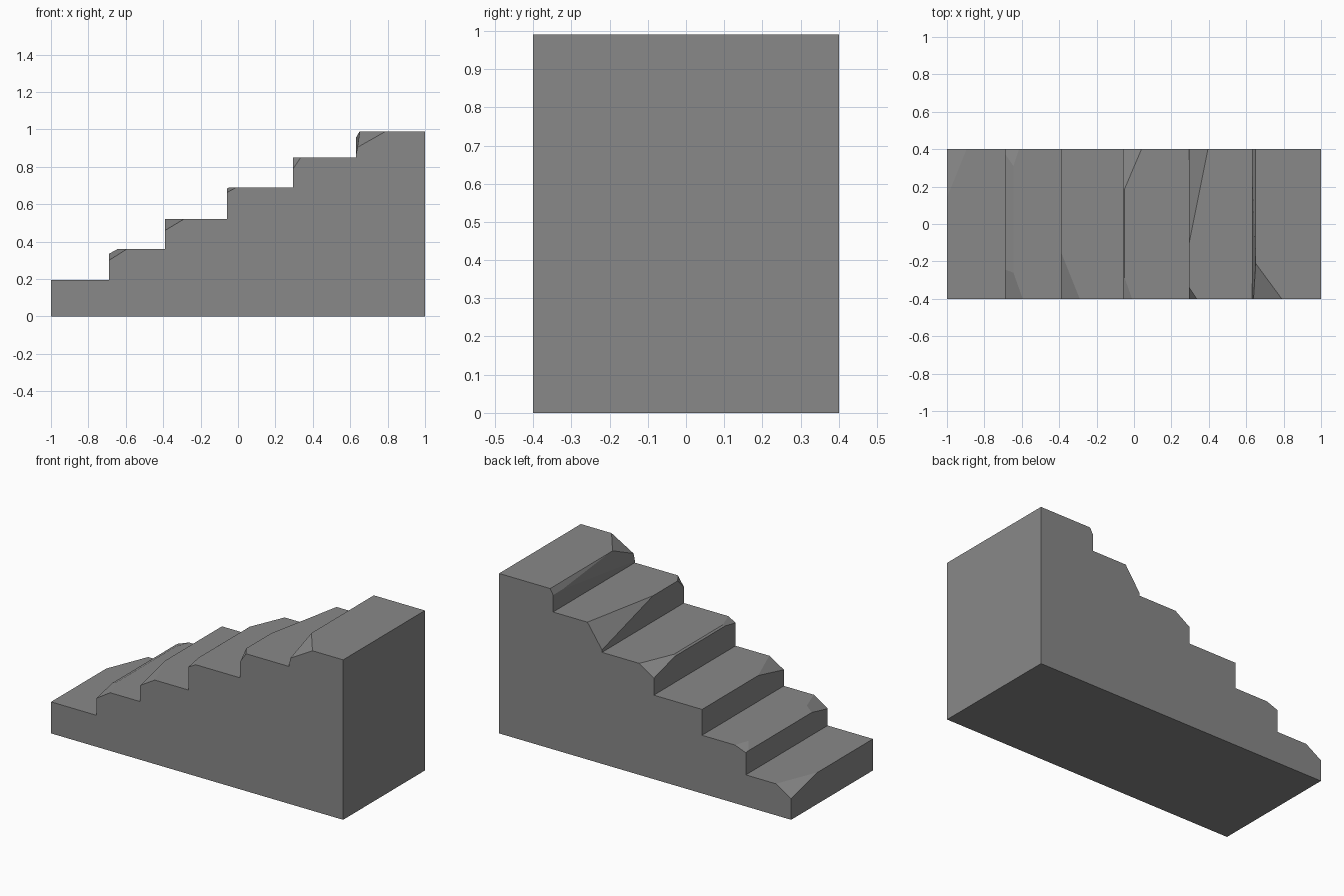
import bpy, bmesh
from mathutils import Vector

if "Cube" in bpy.data.objects:
    bpy.data.objects.remove(bpy.data.objects["Cube"])

HALF = 0.4  # half the width of the flight

# Steps: (front edge x, tread height)
STEPS = [(-1.0, 0.195), (-0.69, 0.36), (-0.39, 0.52),
         (-0.06, 0.69), (0.295, 0.85), (0.63, 0.99)]

# Chips: step index and three points on the cutting plane
CHIPS = [
    (0, (-1.0, 0.4, 0.13), (-0.895, 0.4, 0.195), (-1.0, 0.14, 0.195)),
    (1, (-0.69, -0.4, 0.335), (-0.645, -0.4, 0.36), (-0.69, 0.4, 0.335)),
    (1, (-0.69, -0.4, 0.30), (-0.595, -0.4, 0.36), (-0.645, -0.26, 0.36)),
    (1, (-0.69, 0.4, 0.332), (-0.615, 0.4, 0.36), (-0.645, 0.31, 0.36)),
    (2, (-0.39, -0.4, 0.46), (-0.29, -0.4, 0.52), (-0.39, -0.15, 0.52)),
    (3, (-0.06, -0.4, 0.682), (-0.05, -0.4, 0.69), (-0.06, 0.4, 0.682)),
    (3, (-0.06, -0.4, 0.662), (-0.01, -0.4, 0.69), (-0.06, -0.26, 0.69)),
    (3, (-0.06, 0.4, 0.625), (0.04, 0.4, 0.69), (-0.06, 0.165, 0.69)),
    (4, (0.295, -0.4, 0.79), (0.335, -0.4, 0.85), (0.295, -0.34, 0.85)),
    (4, (0.295, 0.4, 0.705), (0.395, 0.4, 0.85), (0.295, -0.1, 0.85)),
    (5, (0.63, -0.4, 0.955), (0.65, -0.4, 0.99), (0.63, 0.4, 0.955)),
    (5, (0.64, -0.4, 0.905), (0.79, -0.4, 0.99), (0.65, -0.21, 0.99)),
    (5, (0.63, 0.31, 0.955), (0.63, -0.4, 0.86), (0.64, -0.4, 0.91)),
]

stone = bpy.data.materials.new("grey stone")
stone.diffuse_color = (0.25, 0.25, 0.25, 1)
stone.use_nodes = True
stone.node_tree.nodes["Principled BSDF"].inputs["Base Color"].default_value = stone.diffuse_color


def to_object(bm, name):
    bmesh.ops.recalc_face_normals(bm, faces=bm.faces)
    mesh = bpy.data.meshes.new(name)
    bm.to_mesh(mesh)
    bm.free()
    obj = bpy.data.objects.new(name, mesh)
    bpy.context.collection.objects.link(obj)
    return obj


def chip_cutter(index, a, b, c):
    """Block around one step nose, trimmed to the part outside the chip plane."""
    x, top = STEPS[index]
    low = STEPS[index - 1][1] + 0.0005 if index else 0.05
    bm = bmesh.new()
    bmesh.ops.create_cube(bm, size=1)
    size = Vector((0.35, 1.0, top + 0.1 - low))
    centre = Vector((x + 0.1, 0, (top + 0.1 + low) / 2))
    for v in bm.verts:
        v.co = v.co * size + centre
    a, b, c = Vector(a), Vector(b), Vector(c)
    normal = (b - a).cross(c - a).normalized()
    if normal.x > 0:
        normal.negate()
    cut = bmesh.ops.bisect_plane(bm, geom=bm.verts[:] + bm.edges[:] + bm.faces[:],
                                 plane_co=a, plane_no=normal, clear_inner=True)
    edges = [e for e in cut["geom_cut"] if isinstance(e, bmesh.types.BMEdge)]
    bmesh.ops.edgenet_fill(bm, edges=edges)
    obj = to_object(bm, "chip_cutter")
    obj.hide_render = True
    return obj


# Staircase body: stepped profile extruded across the width
profile = [(1.0, 0.0), (-1.0, 0.0)]
for i, (x, z) in enumerate(STEPS):
    end = STEPS[i + 1][0] if i + 1 < len(STEPS) else 1.0
    profile += [(x, z), (end, z)]
bm = bmesh.new()
face = bm.faces.new([bm.verts.new((x, -HALF, z)) for x, z in profile])
ext = bmesh.ops.extrude_face_region(bm, geom=[face])
bmesh.ops.translate(bm, vec=(0, 2 * HALF, 0),
                    verts=[v for v in ext["geom"] if isinstance(v, bmesh.types.BMVert)])
stairs = to_object(bm, "stone_staircase")
stairs.data.materials.append(stone)

# Worn noses: cut each chip away, then drop the cutter
bpy.context.view_layer.objects.active = stairs
for chip in CHIPS:
    cutter = chip_cutter(*chip)
    mod = stairs.modifiers.new("chip", 'BOOLEAN')
    mod.operation = 'DIFFERENCE'
    mod.solver = 'EXACT'
    mod.object = cutter
    bpy.ops.object.modifier_apply(modifier=mod.name)
    bpy.data.objects.remove(cutter)

# Single material on every face
stairs.data.materials.clear()
stairs.data.materials.append(stone)
for p in stairs.data.polygons:
    p.material_index = 0
    p.use_smooth = False
